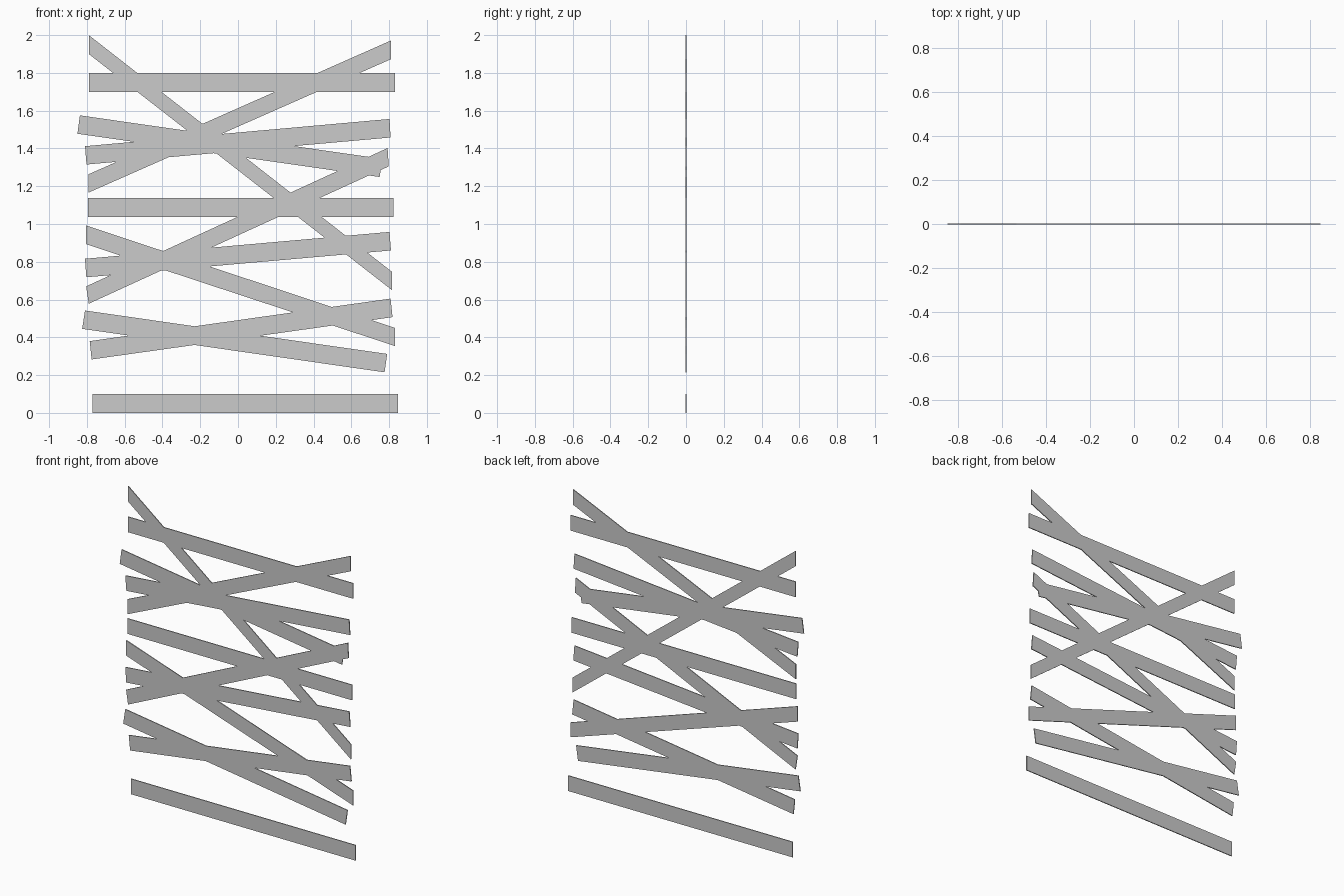
import bpy, bmesh

if "Cube" in bpy.data.objects:
    bpy.data.objects.remove(bpy.data.objects["Cube"])

THICK = 0.006

def slat(name, tl, bl, br, tr):
    """Flat board from its four corners (x, z), extruded to the panel thickness."""
    bm = bmesh.new()
    face = bm.faces.new([bm.verts.new((x, -THICK / 2, z)) for x, z in (tl, bl, br, tr)])
    ext = bmesh.ops.extrude_face_region(bm, geom=[face])
    moved = [v for v in ext["geom"] if isinstance(v, bmesh.types.BMVert)]
    bmesh.ops.translate(bm, verts=moved, vec=(0, THICK, 0))
    bmesh.ops.recalc_face_normals(bm, faces=bm.faces)
    me = bpy.data.meshes.new(name)
    bm.to_mesh(me)
    bm.free()
    bpy.context.collection.objects.link(bpy.data.objects.new(name, me))

# Horizontal rails: x start, x end, bottom z
for i, (x0, x1, z) in enumerate([(-.77, .848, 0), (-.795, .822, 1.037), (-.79, .83, 1.70)]):
    slat(f"rail_{i + 1}", (x0, z + .1), (x0, z), (x1, z), (x1, z + .1))

# Slanted slats: top left, bottom left, bottom right, top right
slats = [
    ((-.785, .38), (-.775, .283), (.818, .507), (.808, .605)),
    ((-.81, .542), (-.825, .445), (.776, .215), (.79, .312)),
    ((-.804, .992), (-.804, .893), (.831, .354), (.831, .45)),
    ((-.81, .816), (-.803, .718), (.81, .86), (.802, .958)),
    ((-.804, .67), (-.79, .578), (.798, 1.305), (.792, 1.402)),
    ((-.79, 2.0), (-.79, 1.9), (.815, .65), (.815, .747)),
    ((-.792, 1.263), (-.792, 1.166), (.811, 1.873), (.811, 1.972)),
    ((-.81, 1.412), (-.802, 1.315), (.808, 1.458), (.802, 1.556)),
    ((-.837, 1.575), (-.85, 1.478), (.75, 1.249), (.765, 1.345)),
]
for i, corners in enumerate(slats):
    slat(f"slanted_slat_{i + 1}", *corners)
